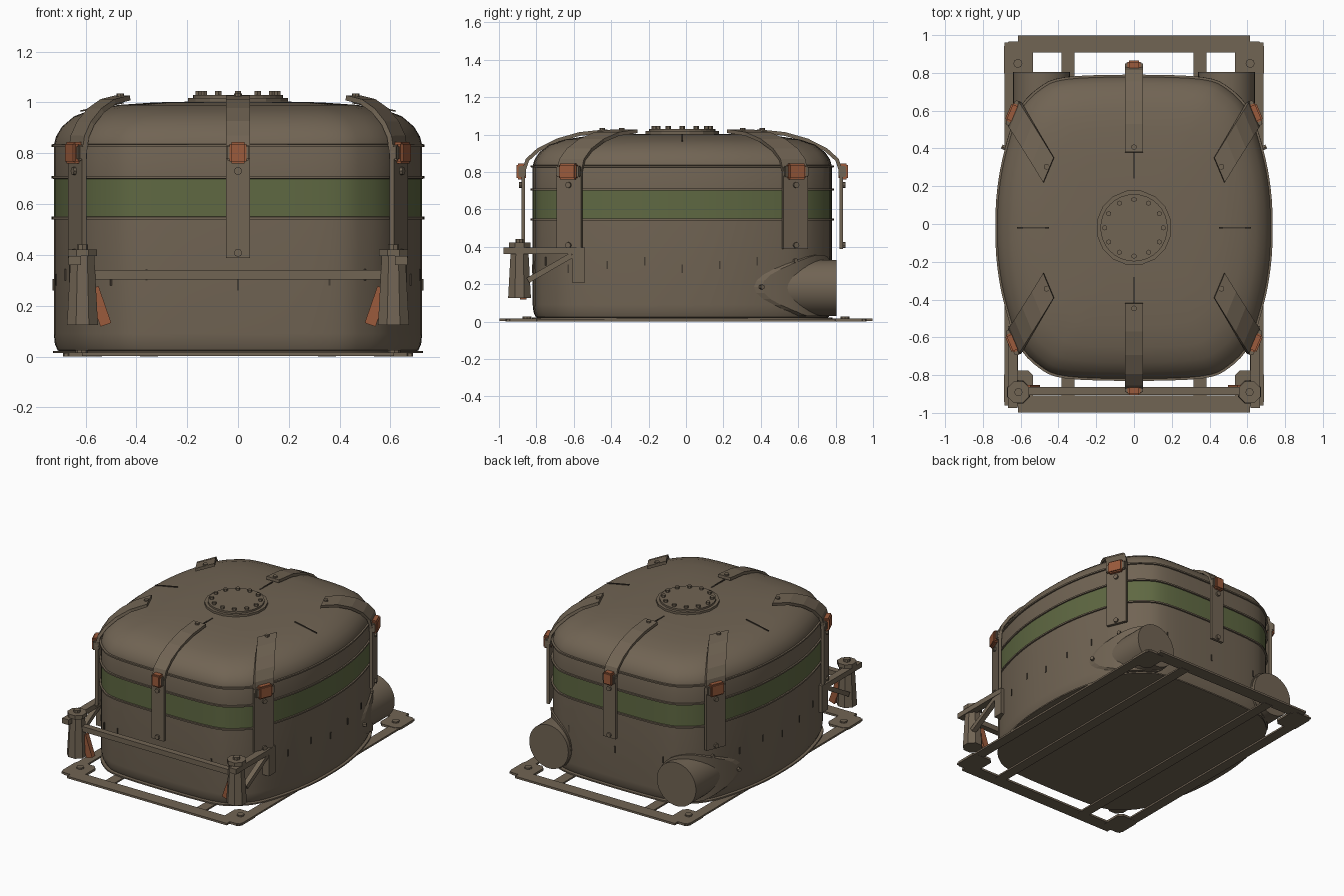
import bpy, bmesh, math
from mathutils import Vector, Matrix

if "Cube" in bpy.data.objects:
    bpy.data.objects.remove(bpy.data.objects["Cube"])


def material(name, rgb):
    m = bpy.data.materials.new(name)
    m.use_nodes = True
    m.diffuse_color = (*rgb, 1)
    m.node_tree.nodes["Principled BSDF"].inputs["Base Color"].default_value = (*rgb, 1)
    return m


BROWN = material("drab brown", (0.165, 0.128, 0.088))
GREEN = material("olive green", (0.115, 0.14, 0.055))
RUST = material("rust orange", (0.33, 0.105, 0.045))
DARK = material("dark seam", (0.06, 0.047, 0.034))
CY = -0.02  # tank centre along y


def finish(name, bm, *mats, smooth=None):
    bmesh.ops.recalc_face_normals(bm, faces=bm.faces)
    me = bpy.data.meshes.new(name)
    bm.to_mesh(me)
    bm.free()
    ob = bpy.data.objects.new(name, me)
    bpy.context.collection.objects.link(ob)
    for m in mats:
        me.materials.append(m)
    if smooth:
        bpy.ops.object.select_all(action="DESELECT")
        ob.select_set(True)
        bpy.context.view_layer.objects.active = ob
        bpy.ops.object.shade_smooth_by_angle(angle=math.radians(smooth))
    return ob


def beam(name, a, b, w, h, mat=BROWN, bevel=0.0):
    """Box from a to b, w wide and h high."""
    a, b = Vector(a), Vector(b)
    d = b - a
    side = d.cross(Vector((0, 0, 1)))
    side = side.normalized() if side.length > 1e-5 else Vector((1, 0, 0))
    up = side.cross(d).normalized()
    rot = Matrix((side * w, d, up * h)).transposed().to_4x4()
    bm = bmesh.new()
    bmesh.ops.create_cube(bm, size=1, matrix=Matrix.Translation((a + b) / 2) @ rot)
    if bevel:
        bmesh.ops.bevel(bm, geom=bm.edges[:], offset=bevel, segments=2, affect="EDGES")
    return finish(name, bm, mat)


def rod(name, a, b, r1, r2=None, sides=8, mat=BROWN, smooth=None, turn=0.0):
    a, b = Vector(a), Vector(b)
    d = b - a
    bm = bmesh.new()
    m = Matrix.Translation((a + b) / 2) @ d.to_track_quat("Z", "Y").to_matrix().to_4x4()
    bmesh.ops.create_cone(bm, cap_ends=True, segments=sides, radius1=r1,
                          radius2=r1 if r2 is None else r2, depth=d.length,
                          matrix=m @ Matrix.Rotation(turn, 4, "Z"))
    return finish(name, bm, mat, smooth=smooth)


# Tank outline: one quarter, mirrored and smoothed
quarter = [(0.725, 0), (0.715, 0.2), (0.678, 0.4), (0.607, 0.61),
           (0.5, 0.73), (0.36, 0.787), (0, 0.8)]
half = quarter + [(-x, y) for x, y in quarter[-2::-1]]
ring = [Vector(p) for p in half + [(x, -y) for x, y in half[-2:0:-1]]]
outline = []
for i in range(len(ring)):
    p0, p1, p2, p3 = (ring[(i + k) % len(ring)] for k in (-1, 0, 1, 2))
    for t in (0, 0.25, 0.5, 0.75):
        outline.append(p1 + 0.5 * t * (p2 - p0 + t * (2 * p0 - 5 * p1 + 4 * p2 - p3
                       + t * (3 * p1 - p0 - 3 * p2 + p3))))


def loft(name, rows, *mats, rule=None, smooth=40):
    """Stack scaled copies of the tank outline."""
    bm = bmesh.new()
    loops = [[bm.verts.new((p.x * s, p.y * s + CY, z)) for p in outline] for s, z in rows]
    n = len(outline)
    for lo, hi in zip(loops, loops[1:]):
        for i in range(n):
            f = bm.faces.new((lo[i], lo[(i + 1) % n], hi[(i + 1) % n], hi[i]))
            if rule:
                f.material_index = rule(f.calc_center_median().z)
    bm.faces.new(loops[0])
    bm.faces.new(loops[-1])
    return finish(name, bm, *mats, smooth=smooth)


# Tank with painted band and dome
loft("tank", [(0.955, 0.016), (0.98, 0.025), (0.994, 0.05), (1, 0.09), (1, 0.545), (1, 0.705),
              (1, 0.83), (0.988, 0.865), (0.955, 0.905), (0.89, 0.945), (0.79, 0.973),
              (0.65, 0.99), (0.45, 1.0), (0.2, 1.004)],
     BROWN, GREEN, rule=lambda z: int(0.55 < z < 0.7))
for label, z in (("lower", 0.545), ("upper", 0.705), ("dome", 0.83)):
    loft(label + "_ridge", [(0.99, z - 0.006), (1.013, z - 0.005),
                            (1.013, z + 0.005), (0.99, z + 0.006)], BROWN)
loft("base_flange", [(1.004, 0.013), (1.004, 0.022)], BROWN)

# Short weathered seams around the lower wall
for i in range(0, len(outline), 4):
    p = outline[i]
    o = Vector((p.x, p.y + CY, 0.26 + 0.02 * (i % 3)))
    beam("wall_seam", o, o + Vector((0, 0, 0.045)), 0.008, 0.008, DARK)

# Hatch with bolts
rod("hatch_rim", (0, CY, 0.99), (0, CY, 1.018), 0.2, sides=16, turn=math.pi / 16)
rod("hatch_cover", (0, CY, 1.01), (0, CY, 1.03), 0.178, sides=32)
for i in range(12):
    a = math.tau * i / 12
    x, y = 0.155 * math.cos(a), 0.15 * math.sin(a) + CY
    rod("hatch_bolt", (x, y, 1.025), (x, y, 1.045), 0.014, sides=6)

# Dome seams between straps and hatch
for s in (-1, 1):
    beam("dome_seam", (0, CY + s * 0.26, 1.002), (0, CY + s * 0.4, 1.002), 0.008, 0.006, DARK)
    beam("side_seam", (s * 0.45, CY, 0.999), (s * 0.62, CY, 0.966), 0.006, 0.006, DARK)

# Straps: shared path of (fraction outward, height)
path = [(0, 1.018), (0.33, 1.003), (0.6, 0.968), (0.82, 0.918), (0.95, 0.865),
        (1, 0.8), (1, 0.387)]


def strap(name, inner, outer, width, normal):
    inner, outer, w = Vector(inner), Vector(outer), Vector(width)
    normal = Vector((*normal, 0)).normalized()
    bm = bmesh.new()
    prev = None
    for t, z in path:
        c = inner.lerp(outer, t)
        row = [bm.verts.new((c.x + k * w.x, c.y + k * w.y + CY, z)) for k in (-0.5, 0.5)]
        if prev:
            bm.faces.new((prev[0], prev[1], row[1], row[0]))
        prev = row
    ob = finish(name, bm, BROWN)
    ob.modifiers.new("thickness", "SOLIDIFY").thickness = 0.02
    ob.modifiers["thickness"].offset = 0
    o = Vector((outer.x, outer.y + CY, 0))
    for z in (0.408, 0.73):
        c = o + Vector((0, 0, z))
        rod(name + "_rivet", c, c + normal * 0.022, 0.016)
    c = Vector((*inner.lerp(outer, 0.06), 1.01)) + Vector((0, CY, 0))
    rod(name + "_bolt", c, c + Vector((0, 0, 0.025)), 0.015)
    # Buckle: brown keeper with rust clasp
    half_w = Vector((w.x, w.y, 0)) * 0.5
    c = o + Vector((0, 0, 0.802)) + normal * 0.005
    beam(name + "_keeper", c - half_w * 0.98, c + half_w * 0.98, 0.04, 0.06, BROWN, 0.006)
    c += normal * 0.006
    beam(name + "_clasp", c - half_w * 0.7, c + half_w * 0.7, 0.05, 0.085, RUST, 0.008)


for sy, end in ((-1, "front"), (1, "back")):
    strap(end + "_strap", (0, sy * 0.4), (0, sy * 0.85), (0.095, 0), (0, sy))
    for sx, side in ((-1, "right"), (1, "left")):
        strap(f"{end}_{side}_strap", (sx * 0.452, sy * 0.305), (sx * 0.632, sy * 0.603),
              (sx * 0.055, -sy * 0.132), (sx * 0.92, sy * 0.4))

# Flat ground frame
for s in (-1, 1):
    beam("frame_side_rail", (s * 0.65, -0.96, 0.007), (s * 0.65, 0.96, 0.007), 0.07, 0.012)
    beam("frame_inner_rail", (s * 0.35, -0.93, 0.006), (s * 0.35, 0.93, 0.006), 0.07, 0.011)
    beam("frame_cross_beam", (-0.613, s * 0.953, 0.009), (0.613, s * 0.953, 0.009), 0.09, 0.014)
    for t in (-1, 1):
        bm = bmesh.new()
        bmesh.ops.create_cube(bm, size=1, matrix=Matrix.Translation((s * 0.612, t * 0.87, 0.008))
                              @ Matrix.Diagonal((0.155, 0.19, 0.016, 1)))
        corners = [e for e in bm.edges if abs(e.verts[0].co.z - e.verts[1].co.z) > 0.01]
        bmesh.ops.bevel(bm, geom=corners, offset=0.025, segments=1, affect="EDGES")
        finish("frame_corner_plate", bm, BROWN)
        rod("frame_bolt", (s * 0.615, t * 0.85, 0.01), (s * 0.615, t * 0.85, 0.026), 0.024)

# Front guard: posts, bar, arms, braces and levers
beam("front_bar", (-0.585, -0.885, 0.322), (0.585, -0.885, 0.322), 0.042, 0.036)
for s in (-1, 1):
    x = s * 0.612
    rod("post", (x, -0.89, 0.125), (x, -0.89, 0.4), 0.066, 0.05, turn=math.pi / 8)
    rod("post_cap", (x, -0.89, 0.395), (x, -0.89, 0.422), 0.062, turn=math.pi / 8)
    rod("post_bolt", (x, -0.89, 0.42), (x, -0.89, 0.44), 0.022)
    beam("arm", (s * 0.642, -0.975, 0.378), (s * 0.642, -0.54, 0.378), 0.05, 0.036)
    beam("arm_mount", (s * 0.635, -0.61, 0.288), (s * 0.635, -0.54, 0.288), 0.06, 0.16)
    beam("arm_brace", (s * 0.645, -0.845, 0.22), (s * 0.645, -0.61, 0.355), 0.035, 0.03)
    beam("lever", (s * 0.57, -0.87, 0.27), (s * 0.52, -0.87, 0.125), 0.035, 0.045, RUST)

# Rear ducts with curved wall flanges
for s in (-1, 1):
    rod("rear_duct", (s * 0.49, 0.36, 0.18), (s * 0.49, 0.805, 0.18), 0.15, sides=40, smooth=40)
    cutter = rod("flange_cutter", (s * 0.51, 0.2, 0.185), (s * 0.51, 1.0, 0.185), 0.172, sides=32)
    cutter.hide_render = True
    cutter.hide_viewport = True
    flange = loft("duct_flange", [(1.014, 0.03), (1.014, 0.4)], BROWN)
    cut = flange.modifiers.new("trim", "BOOLEAN")
    cut.operation = "INTERSECT"
    cut.object = cutter
    for y, x, z in ((0.42, 0.68, 0.185), (0.6, 0.605, 0.325)):
        rod("flange_bolt", (s * x, y + CY, z), (s * (x + 0.02), y + CY + 0.01, z), 0.013, sides=6)
